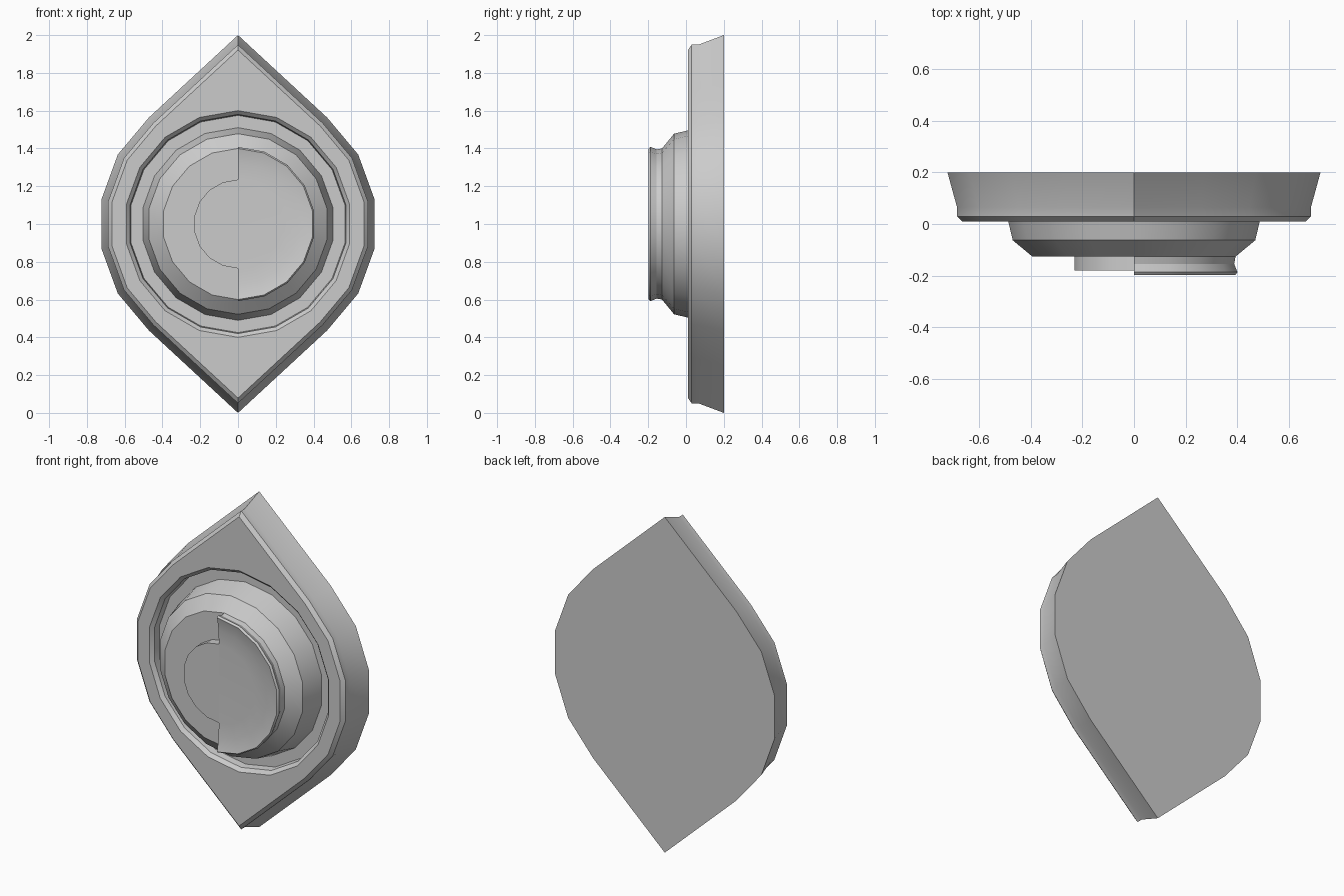
import bpy, bmesh
from math import sin, cos, radians

if "Cube" in bpy.data.objects:
    bpy.data.objects.remove(bpy.data.objects["Cube"])

CZ = 1.0  # height of the centre of all rings


def circle(r, y, a0=-90, steps=18):
    """Ring of points in 20 degree steps, facing the front."""
    return [(r * cos(radians(a0 + 20 * i)), y, CZ + r * sin(radians(a0 + 20 * i)))
            for i in range(steps)]


def pointed(scale, y):
    """Round outline with straight tangents to an upper and a lower tip."""
    R, pts = 0.735, []
    ex, ez = R * cos(radians(50)), R * sin(radians(50))
    for i in range(18):
        a = radians(-90 + 20 * i)
        c, s = cos(a), sin(a)
        r = R
        if abs(s) > 0.8:  # on the straight line between round part and tip
            r = 1 / (abs(s) + abs(c) * (1 - ez) / ex)
        pts.append((scale * r * c, y, CZ + scale * r * s))
    return pts


def loft(name, loops, closed=True, back=False, front=False, ends=False):
    bm = bmesh.new()
    rings = [[bm.verts.new(p) for p in loop] for loop in loops]
    n = len(rings[0])
    for a, b in zip(rings, rings[1:]):
        for i in range(n if closed else n - 1):
            j = (i + 1) % n
            bm.faces.new((a[i], a[j], b[j], b[i]))
    if back:
        bm.faces.new(rings[0][::-1])
    if front:
        bm.faces.new(rings[-1])
    if ends:  # cut faces where the half ring stops
        base = [bm.verts.new((v.co.x, rings[0][0].co.y, v.co.z))
                for v in (rings[-1][0], rings[-1][-1])]
        bm.faces.new([r[0] for r in rings] + [base[0]])
        bm.faces.new(([r[-1] for r in rings] + [base[1]])[::-1])
    me = bpy.data.meshes.new(name)
    bm.to_mesh(me)
    bm.free()
    ob = bpy.data.objects.new(name, me)
    bpy.context.collection.objects.link(ob)
    bpy.ops.object.select_all(action='DESELECT')
    ob.select_set(True)
    bpy.context.view_layer.objects.active = ob
    bpy.ops.object.shade_smooth_by_angle(angle=radians(25))
    return ob


# Pointed plate with bevelled front edge and round recess
loft("base_plate", [pointed(1, 0.2), pointed(0.949, 0.065), pointed(0.949, 0.03),
                    pointed(0.921, 0.01), circle(0.6, 0.01), circle(0.58, 0.03),
                    circle(0.575, 0.07), circle(0.51, 0.07)], back=True)

# Stepped round boss rising from the recess
loft("round_boss", [circle(0.51, 0.07), circle(0.478, -0.063),
                    circle(0.4, -0.127)], front=True)

# Large right half disc with a raised rim and shallow dish
profile = [(0.4, -0.127), (0.395, -0.155), (0.408, -0.187), (0.4, -0.198),
           (0.39, -0.195), (0.32, -0.183), (0.235, -0.18)]
loft("right_half_disc", [circle(r, y, -90, 10) for r, y in profile],
     closed=False, front=True, ends=True)

# Small left half disc, level with the dish
loft("left_half_disc", [circle(0.235, y, 90, 10) for y in (-0.127, -0.18)],
     closed=False, front=True)
